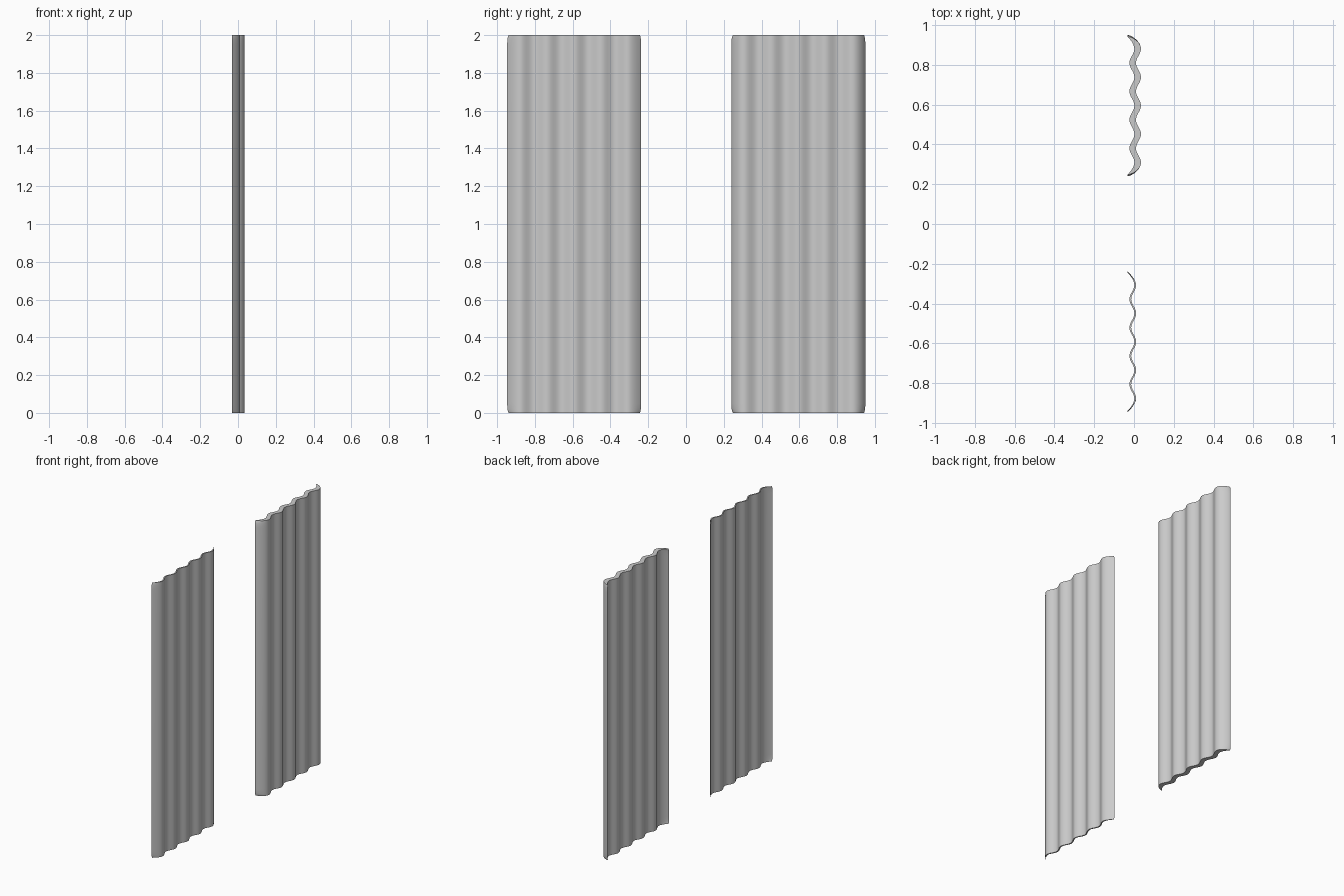
import bpy, bmesh, math

if "Cube" in bpy.data.objects:
    bpy.data.objects.remove(bpy.data.objects["Cube"])

HALF = 0.355      # half width of one panel
PEAK = 0.286      # outermost fold
PITCH = 0.143     # fold spacing
TIP_X = -0.033


def face_x(u, offset):
    """Depth of a pleated face at u; both faces meet at the panel's tips."""
    a = abs(u)
    if a <= PEAK:
        return -0.0105 + offset + 0.0125 * math.cos(2 * math.pi * u / PITCH)
    t = min(1.0, (a - PEAK) / (HALF - PEAK))
    top = 0.002 + offset
    if offset > 0.02:   # full, rounded end of the thick panel
        k = 0.5 * t * t + 0.5 * (1 - math.sqrt(max(0, 1 - t * t)))
    else:
        k = t ** 1.6
    return top + (TIP_X - top) * k


def curtain(name, y_mid, thickness):
    # closed pleated section, dense near the tips
    inner = [-PEAK + 2 * PEAK * i / 64 for i in range(65)]
    end = [PEAK + (HALF - PEAK) * math.sin(math.pi / 2 * i / 10) for i in range(1, 11)]
    us = [-e for e in reversed(end)] + inner + end
    section = [(face_x(u, thickness), u) for u in us]
    section += [(face_x(u, 0), u) for u in reversed(us[1:-1])]

    # stack of sections with softly rounded corners
    bm = bmesh.new()
    rings = []
    for z, inset in [(0, .008), (.006, .005), (.02, .002), (.05, 0),
                     (1.95, 0), (1.98, .002), (1.994, .005), (2, .008)]:
        ring = []
        for x, u in section:
            t = max(0, (abs(u) - PEAK) / (HALF - PEAK))
            v = u - math.copysign(inset * t * t, u)
            ring.append(bm.verts.new((x, y_mid + v, z)))
        rings.append(ring)
    n = len(section)
    for a, b in zip(rings, rings[1:]):
        for i in range(n):
            j = (i + 1) % n
            bm.faces.new((a[i], a[j], b[j], b[i]))
    bm.faces.new(rings[0])
    bm.faces.new(rings[-1])
    bmesh.ops.recalc_face_normals(bm, faces=bm.faces)
    mesh = bpy.data.meshes.new(name)
    bm.to_mesh(mesh)
    bm.free()
    obj = bpy.data.objects.new(name, mesh)
    bpy.context.collection.objects.link(obj)
    bpy.ops.object.select_all(action='DESELECT')
    obj.select_set(True)
    bpy.context.view_layer.objects.active = obj
    bpy.ops.object.shade_smooth_by_angle(angle=math.radians(40))


# pair of hanging pleated curtains
curtain("thick_curtain", 0.595, 0.033)
curtain("thin_curtain", -0.592, 0.009)
